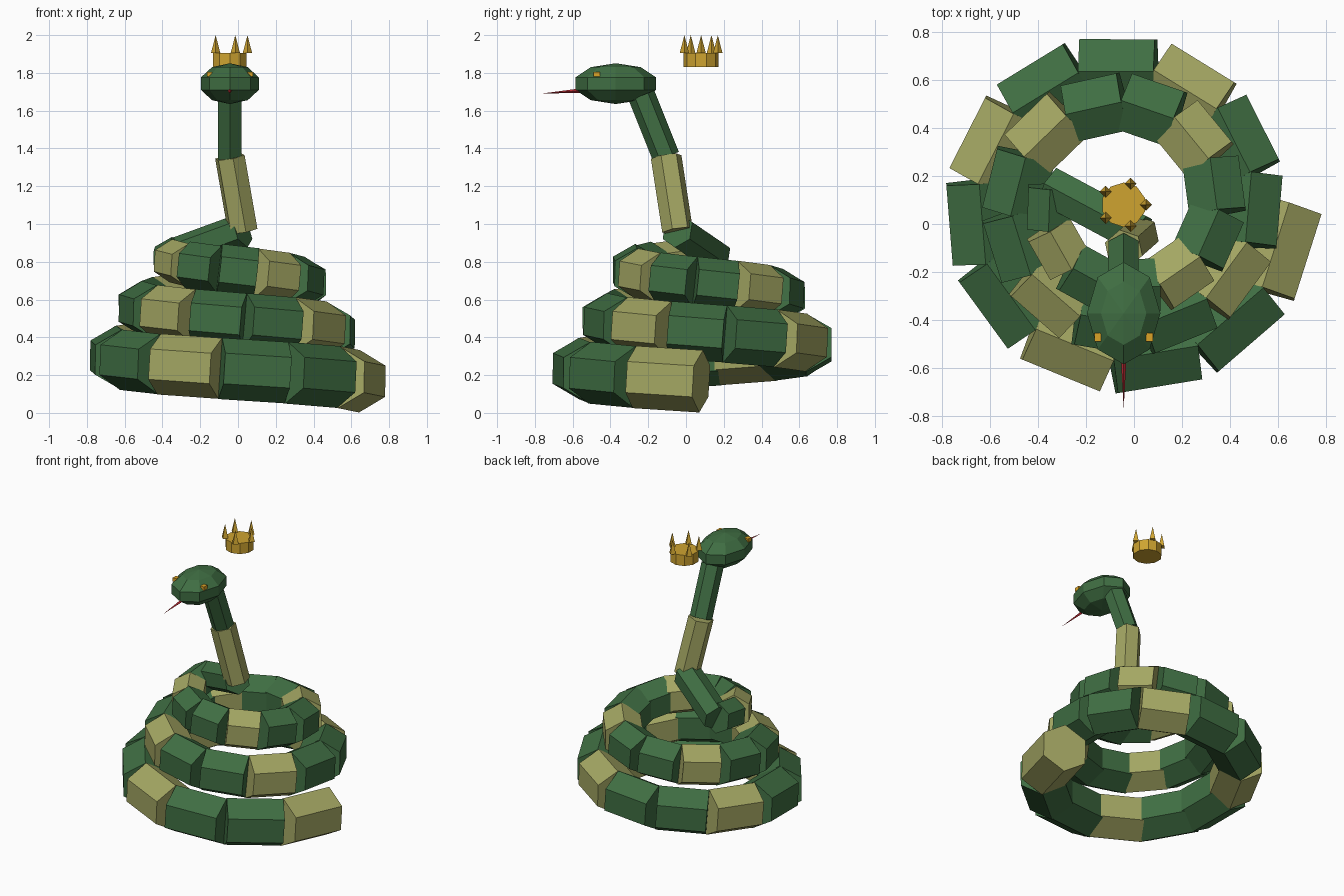
import bpy, math
from mathutils import Vector

if "Cube" in bpy.data.objects:
    bpy.data.objects.remove(bpy.data.objects["Cube"])


def material(name, rgb):
    m = bpy.data.materials.new(name)
    m.diffuse_color = (*rgb, 1)
    m.use_nodes = True
    m.node_tree.nodes["Principled BSDF"].inputs["Base Color"].default_value = m.diffuse_color
    return m


GREEN = material("scale green", (0.05, 0.155, 0.055))
OLIVE = material("band olive", (0.37, 0.385, 0.125))
GOLD = material("crown gold", (0.62, 0.37, 0.03))
AMBER = material("eye amber", (0.72, 0.37, 0.02))
RED = material("tongue red", (0.52, 0.025, 0.035))

CX, CY = -0.043, 0.08      # axis of the coil


def finish(name, mat):
    ob = bpy.context.object
    ob.name = name
    ob.data.materials.append(mat)
    return ob


def rod(name, a, b, r1, r2, sides, mat):
    """Prism or cone from a to b, with one corner facing up."""
    a, b = Vector(a), Vector(b)
    d = b - a
    bpy.ops.mesh.primitive_cone_add(
        vertices=sides, radius1=r1, radius2=r2, depth=d.length,
        location=(a + b) / 2, rotation=d.to_track_quat('Z', 'Y').to_euler())
    return finish(name, mat)


# Path of the body: shrinking, rising spiral, then the raised neck
path = []
for i in range(30):
    ang, r = -0.55 * i, 0.687 - 0.0128 * i
    path.append((CX + r * math.cos(ang), CY + r * math.sin(ang), 0.167 + 0.0228 * i))
path += [(0.025, -0.045, 0.965), (-0.043, -0.105, 1.355), (-0.043, -0.235, 1.68)]


def thickness(i):
    if i < 25:
        return 0.165 - 0.0013 * i
    return 0.0725 + 0.0105 * (31 - i)


# Body segments, every third one a pale band
for i in range(len(path) - 1):
    t = thickness(i)
    name = "body_segment" if i < 29 else "neck_segment"
    rod(f"{name}_{i:02d}", path[i], path[i + 1], t, t, 6, GREEN if i % 3 else OLIVE)

# Head
bpy.ops.mesh.primitive_uv_sphere_add(segments=8, ring_count=5, radius=1,
                                     location=(CX, -0.372, 1.743))
head = finish("head", GREEN)
head.scale = (0.161, 0.224, 0.108)

# Eyes
for side, label in ((-1, "left"), (1, "right")):
    bpy.ops.mesh.primitive_cube_add(size=1, location=(CX + side * 0.108, -0.472, 1.793))
    finish(f"eye_{label}", AMBER).scale = (0.028, 0.036, 0.026)

# Tongue
rod("tongue", (CX, -0.55, 1.707), (CX, -0.77, 1.69), 0.012, 0.0, 4, RED)

# Crown: band and five spikes
bpy.ops.mesh.primitive_cylinder_add(vertices=10, radius=0.093, depth=0.075,
                                    location=(CX, CY, 1.868))
finish("crown_band", GOLD)
for k in range(5):
    a = k * math.tau / 5
    bpy.ops.mesh.primitive_cone_add(
        vertices=4, radius1=0.025, radius2=0, depth=0.096,
        location=(CX + 0.093 * math.cos(a), CY + 0.093 * math.sin(a), 1.952))
    finish(f"crown_spike_{k}", GOLD)
